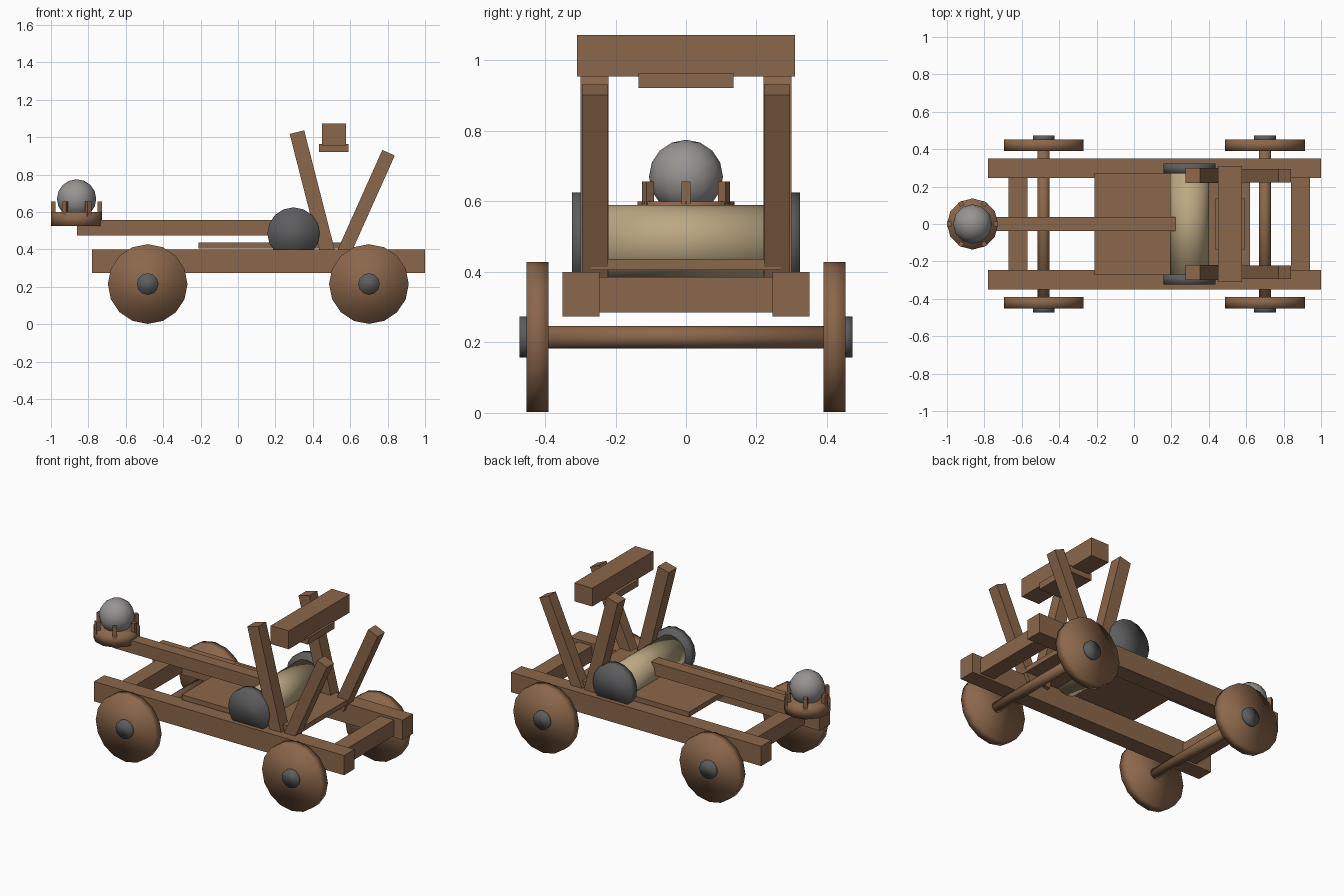
import bpy, math
from math import sin, cos, pi

if "Cube" in bpy.data.objects:
    bpy.data.objects.remove(bpy.data.objects["Cube"])


def material(name, rgb):
    m = bpy.data.materials.new(name)
    m.diffuse_color = (*rgb, 1)
    m.use_nodes = True
    m.node_tree.nodes["Principled BSDF"].inputs["Base Color"].default_value = m.diffuse_color
    return m


wood = material("brown wood", (0.26, 0.135, 0.07))
iron = material("dark iron", (0.11, 0.11, 0.115))
stone = material("grey stone", (0.31, 0.30, 0.285))
rope = material("tan rope", (0.50, 0.39, 0.225))


def finish(name, mat, smooth=False):
    o = bpy.context.object
    o.name = name
    o.data.materials.append(mat)
    if smooth:
        bpy.ops.object.shade_smooth()
    return o


def box(name, x, y, z, mat=wood):
    """Box from (min, max) ranges."""
    bpy.ops.mesh.primitive_cube_add(size=1, location=[sum(r) / 2 for r in (x, y, z)])
    o = finish(name, mat)
    o.scale = [r[1] - r[0] for r in (x, y, z)]
    return o


def rod(name, x, z, y0, y1, radius, sides, mat):
    """Cylinder lying along y."""
    bpy.ops.mesh.primitive_cylinder_add(vertices=sides, radius=radius, depth=abs(y1 - y0),
                                        location=(x, (y0 + y1) / 2, z), rotation=(pi / 2, 0, 0))
    return finish(name, mat, True)


def slanted(name, bottom, top, y, width):
    """Square post leaning in the xz plane."""
    dx, dz = top[0] - bottom[0], top[1] - bottom[1]
    bpy.ops.mesh.primitive_cube_add(size=1, rotation=(0, math.atan2(dx, dz), 0),
                                    location=((bottom[0] + top[0]) / 2, y, (bottom[1] + top[1]) / 2))
    finish(name, wood).scale = (width, width, math.hypot(dx, dz))


# Frame: rails, cross beams and deck
for s in (-1, 1):
    box("side_rail", (-0.78, 1.0), sorted((s * 0.245, s * 0.35)), (0.273, 0.40))
for x in (-0.62, 0.89):
    box("cross_beam", (x - 0.05, x + 0.05), (-0.25, 0.25), (0.285, 0.385))
box("deck", (-0.21, 0.62), (-0.27, 0.27), (0.405, 0.437))

# Axles, wheels and hub caps
for x in (-0.483, 0.70):
    rod("axle", x, 0.215, -0.40, 0.40, 0.032, 12, wood)
    for s in (-1, 1):
        rod("wheel", x, 0.215, s * 0.39, s * 0.452, 0.213, 16, wood)
        rod("hub_cap", x, 0.215, s * 0.44, s * 0.472, 0.058, 12, iron)

# Winding drum with end discs
rod("rope_drum", 0.297, 0.485, -0.275, 0.275, 0.105, 16, rope)
for s in (-1, 1):
    rod("drum_disc", 0.297, 0.485, s * 0.27, s * 0.323, 0.14, 16, iron)

# Uprights, braces and the stop bar with its pad
for s in (-1, 1):
    slanted("upright", (0.483, 0.37), (0.315, 1.027), s * 0.26, 0.08)
    slanted("brace", (0.56, 0.37), (0.805, 0.917), s * 0.258, 0.073)
box("stop_bar", (0.45, 0.578), (-0.31, 0.31), (0.955, 1.073))
box("stop_pad", (0.432, 0.592), (-0.135, 0.135), (0.922, 0.965))

# Throwing arm
box("throwing_arm", (-0.86, 0.28), (-0.038, 0.038), (0.475, 0.557))

# Cup, prongs and stone ball
cx = -0.863
bpy.ops.mesh.primitive_cylinder_add(vertices=12, radius=0.137, depth=0.075, location=(cx, 0, 0.563))
finish("cup", wood, True)
for i in range(6):
    a = i * pi / 3
    bpy.ops.mesh.primitive_cube_add(size=1, rotation=(0, 0, a),
                                    location=(cx + 0.124 * cos(a), 0.124 * sin(a), 0.617))
    finish("cup_prong", wood).scale = (0.025, 0.025, 0.08)
bpy.ops.mesh.primitive_uv_sphere_add(segments=12, ring_count=8, radius=0.105, location=(cx, 0, 0.67))
finish("stone_ball", stone, True)
